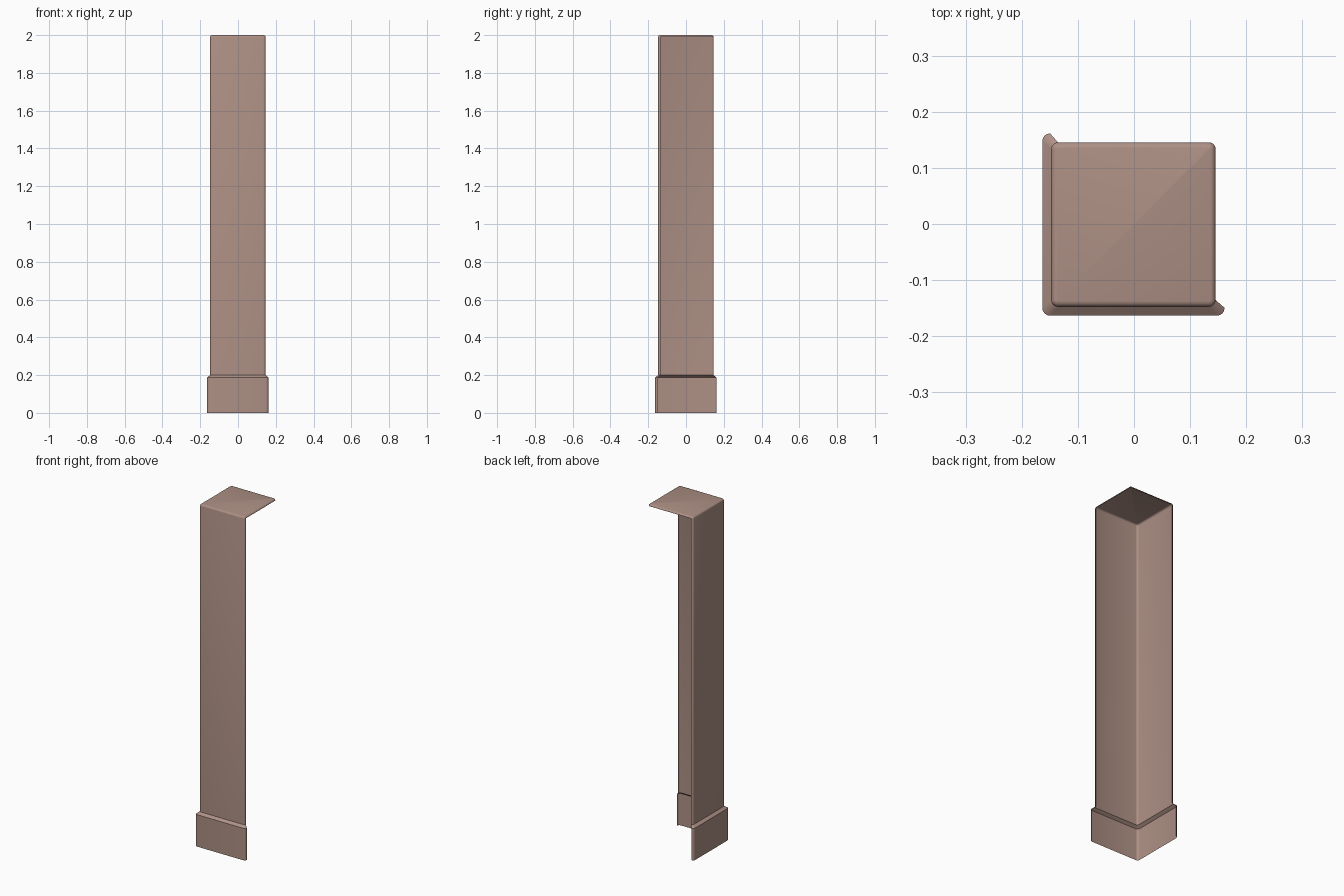
import bpy, bmesh, math

if "Cube" in bpy.data.objects:
    bpy.data.objects.remove(bpy.data.objects["Cube"])

CX, CY = -0.001, -0.001   # centre of the post
ARC = 4                   # segments per rounded corner

mat = bpy.data.materials.new("dusty brown")
mat.diffuse_color = (0.42, 0.28, 0.235, 1)
mat.use_nodes = True
mat.node_tree.nodes["Principled BSDF"].inputs["Base Color"].default_value = mat.diffuse_color


def ring(bm, half, radius, z):
    """Rounded square, starting at the back-left corner, running counter-clockwise."""
    verts = []
    for corner, (sx, sy) in enumerate([(-1, 1), (-1, -1), (1, -1), (1, 1)]):
        for i in range(ARC + 1):
            a = math.radians(90 + 90 * corner + 90 * i / ARC)
            c = half - radius
            verts.append(bm.verts.new((CX + sx * c + radius * math.cos(a),
                                       CY + sy * c + radius * math.sin(a), z)))
    return verts


def loft(bm, low, high, count):
    n = len(low)
    for i in range(count):
        j = (i + 1) % n
        bm.faces.new((low[i], low[j], high[j], high[i]))


bm = bmesh.new()
open_sides = 3 * (ARC + 1) - 1    # left and front walls with their rounded ends
all_sides = 4 * (ARC + 1)

# skirting, sloped ledge and shaft (open to the back and the right)
levels = [(0.1625, 0.014, 0.0), (0.1625, 0.014, 0.187),
          (0.1465, 0.012, 0.2), (0.1465, 0.012, 1.99)]
rings = [ring(bm, *lv) for lv in levels]
for low, high in zip(rings, rings[1:]):
    loft(bm, low, high, open_sides)

# rounded lip on all four sides, then the flat cap
prev = rings[-1]
for i in range(1, 4):
    a = math.radians(30 * i)
    inset = 0.01 * (1 - math.cos(a))
    cur = ring(bm, 0.1465 - inset, 0.012 - inset, 1.99 + 0.01 * math.sin(a))
    loft(bm, prev, cur, all_sides)
    prev = cur
bm.faces.new(prev)

# drop unused vertices on the open sides
bmesh.ops.delete(bm, geom=[v for v in bm.verts if not v.link_faces], context='VERTS')
mesh = bpy.data.meshes.new("corner_post")
bm.to_mesh(mesh)
bm.free()
mesh.materials.append(mat)
post = bpy.data.objects.new("corner_post", mesh)
bpy.context.collection.objects.link(post)
bpy.context.view_layer.objects.active = post
post.select_set(True)
bpy.ops.object.shade_smooth_by_angle(angle=math.radians(35))
